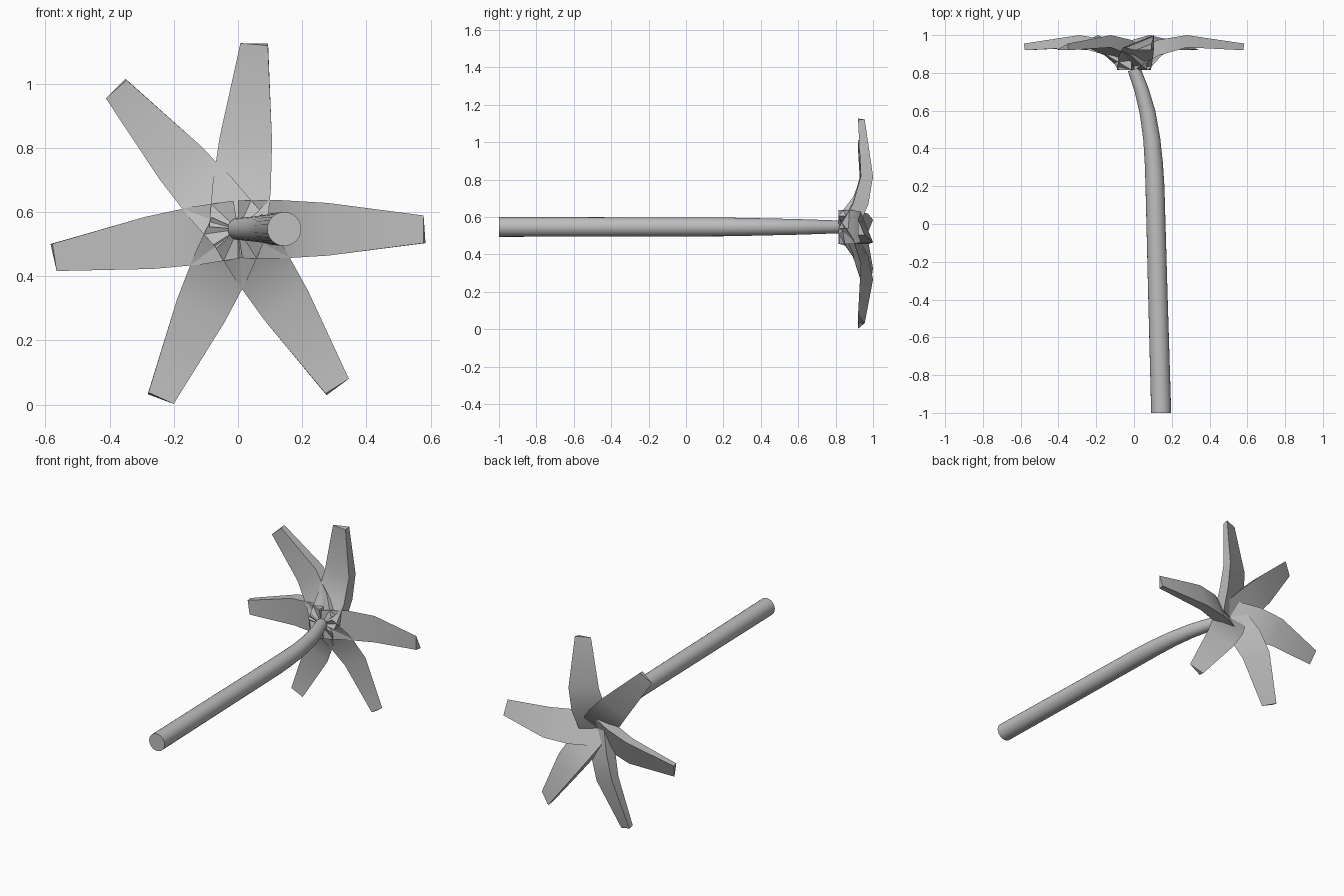
import bpy, bmesh, math
from mathutils import Vector

cube = bpy.data.objects.get("Cube")
if cube:
    bpy.data.objects.remove(cube, do_unlink=True)

# Single plain grey
grey = bpy.data.materials.new("plain grey")
grey.use_nodes = True
grey.diffuse_color = (0.52, 0.52, 0.52, 1)
grey.node_tree.nodes["Principled BSDF"].inputs["Base Color"].default_value = (0.52, 0.52, 0.52, 1)


def loft(name, rings, angle):
    """Join closed rings of points into a capped, smooth-shaded tube."""
    bm = bmesh.new()
    loops = [[bm.verts.new(p) for p in ring] for ring in rings]
    n = len(loops[0])
    for a, b in zip(loops, loops[1:]):
        for i in range(n):
            j = (i + 1) % n
            bm.faces.new((a[i], a[j], b[j], b[i]))
    bm.faces.new(loops[0])
    bm.faces.new(loops[-1])
    bmesh.ops.recalc_face_normals(bm, faces=bm.faces)
    mesh = bpy.data.meshes.new(name)
    bm.to_mesh(mesh)
    bm.free()
    mesh.materials.append(grey)
    obj = bpy.data.objects.new(name, mesh)
    bpy.context.collection.objects.link(obj)
    mesh.shade_smooth()
    mesh.set_sharp_from_angle(angle=math.radians(angle))
    return obj


# Trunk: (x, y, radius) along a gently bending path
path = [(0.144, -1.0, 0.053), (0.127, -0.4, 0.0515), (0.111, 0.2, 0.05),
        (0.105, 0.32, 0.048), (0.094, 0.45, 0.045), (0.072, 0.59, 0.042),
        (0.040, 0.71, 0.038), (0.0, 0.82, 0.034)]
rings = []
for k, (x, y, r) in enumerate(path):
    x0, y0, _ = path[max(k - 1, 0)]
    x1, y1, _ = path[min(k + 1, len(path) - 1)]
    side = Vector((y1 - y0, x0 - x1, 0)).normalized()
    if k == 0:
        side = Vector((1, 0, 0))
    rings.append([Vector((x, y, 0.547)) + side * (r * math.cos(t)) + Vector((0, 0, r * math.sin(t)))
                  for t in (math.tau * i / 24 for i in range(24))])
loft("trunk", rings, 30)

# Leaves: flat underside, upright wall along one edge and a sloping top,
# (reach, half width, underside y, wall top y, extra reach of the wall top)
profile = [(0.0, 0.09, 0.815, 0.92, 0.0), (0.13, 0.091, 0.892, 0.975, 0.0),
           (0.28, 0.082, 0.935, 1.0, 0.0), (0.578, 0.043, 0.92, 0.955, 0.006)]
for k, degrees in enumerate((0, 85, 131, 188.7, 245.5, 302.3)):
    c, s = math.cos(math.radians(degrees)), math.sin(math.radians(degrees))

    def place(reach, across, y):
        return Vector((reach * c - across * s, y, 0.546 + reach * s + across * c))

    leaf_rings = [[place(r, -w, low), place(r, w, low), place(r + out, -w, top)]
                  for r, w, low, top, out in profile]
    loft(f"leaf_{k + 1}", leaf_rings, 32)
